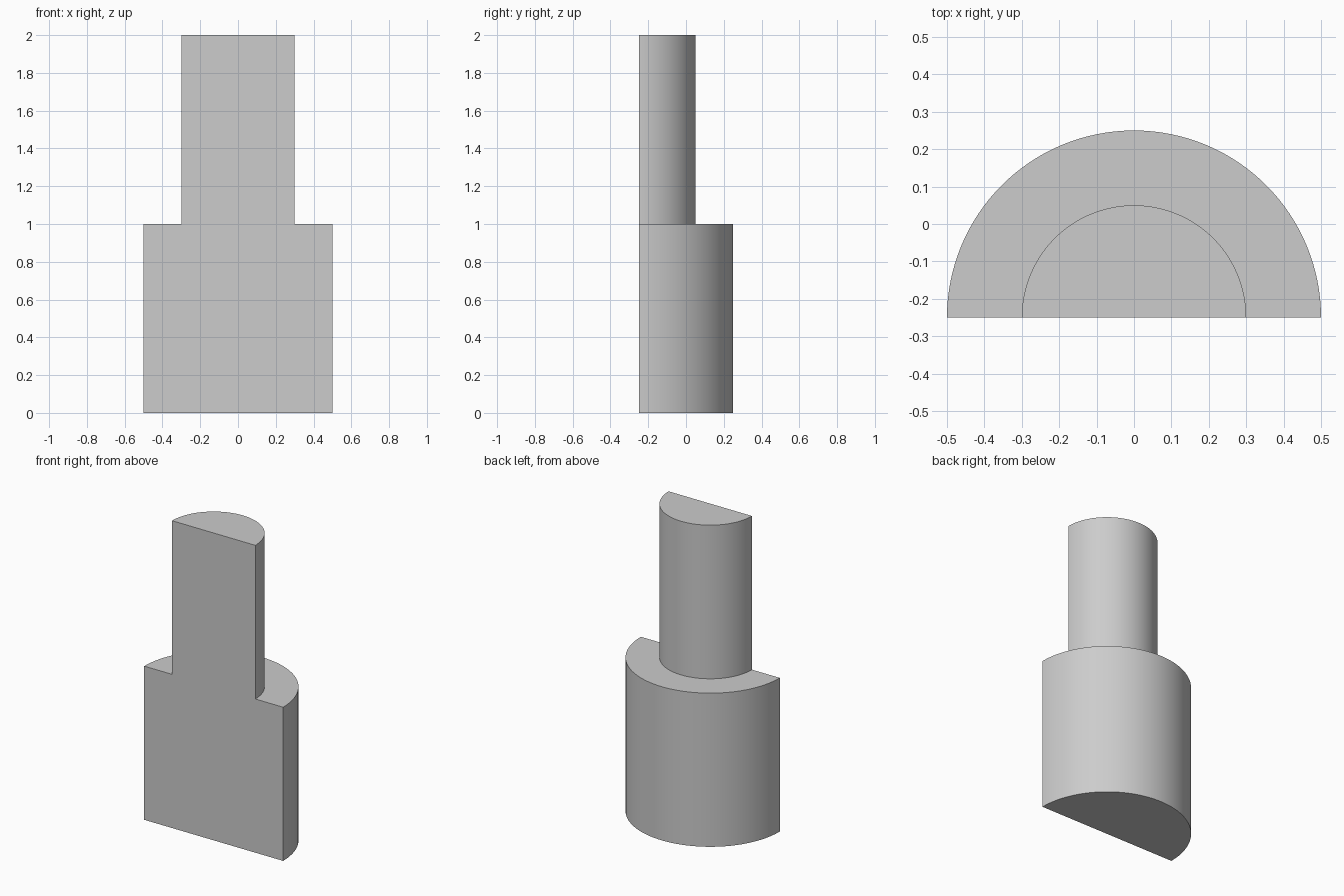
import bpy
import bmesh
from math import pi, radians
from mathutils import Vector

cube = bpy.data.objects.get("Cube")
if cube:
    bpy.data.objects.remove(cube, do_unlink=True)

# Plain grey material
grey = bpy.data.materials.new("light_grey")
grey.use_nodes = True
colour = (0.604, 0.604, 0.604, 1)
grey.diffuse_color = colour
grey.node_tree.nodes["Principled BSDF"].inputs["Base Color"].default_value = colour

# Stepped half profile (radius, height), swept half a turn around the flat front
FRONT_Y = -0.25
profile = [(0, 0), (0.5, 0), (0.5, 1), (0.3, 1), (0.3, 2), (0, 2)]
bm = bmesh.new()
verts = [bm.verts.new((r, FRONT_Y, z)) for r, z in profile]
edges = [bm.edges.new(pair) for pair in zip(verts, verts[1:])]
bmesh.ops.spin(bm, geom=verts + edges, cent=Vector((0, FRONT_Y, 0)),
               axis=(0, 0, 1), angle=pi, steps=64)
bmesh.ops.remove_doubles(bm, verts=bm.verts, dist=0.0001)

# Close the flat front with one face
rim = [e for e in bm.edges if e.is_boundary]
bmesh.ops.contextual_create(bm, geom=rim)

# Merge the flat wedges of the base, shoulder and top
bmesh.ops.dissolve_limit(bm, angle_limit=radians(0.5), verts=bm.verts, edges=bm.edges)
bmesh.ops.recalc_face_normals(bm, faces=bm.faces)

mesh = bpy.data.meshes.new("stepped_half_cylinder")
bm.to_mesh(mesh)
bm.free()
mesh.materials.append(grey)
body = bpy.data.objects.new("stepped_half_cylinder", mesh)
bpy.context.collection.objects.link(body)

# Smooth curved walls, crisp edges
bpy.ops.object.select_all(action="DESELECT")
body.select_set(True)
bpy.context.view_layer.objects.active = body
bpy.ops.object.shade_smooth_by_angle(angle=radians(30))
